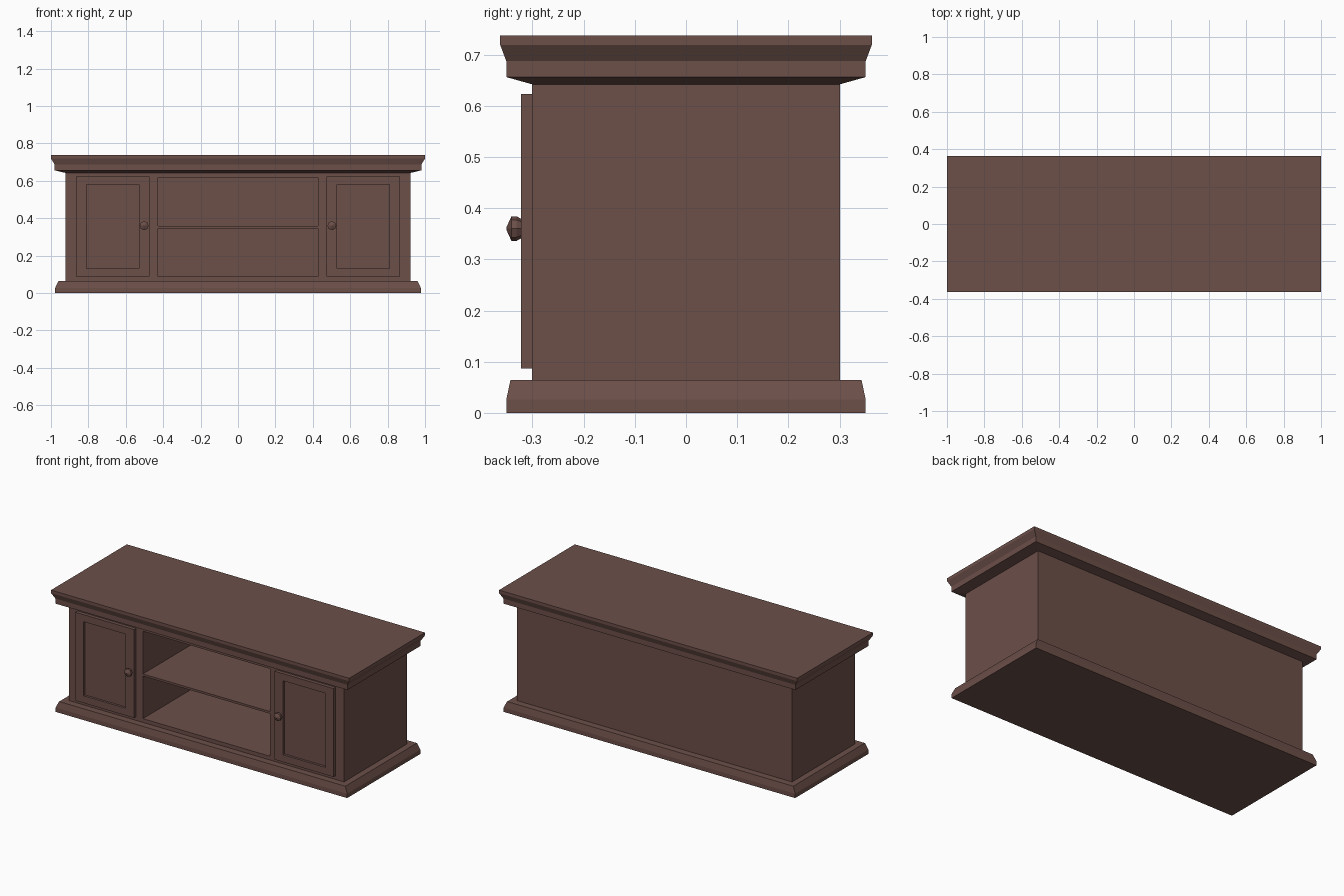
import bpy, bmesh, math

if "Cube" in bpy.data.objects:
    bpy.data.objects.remove(bpy.data.objects["Cube"])

wood = bpy.data.materials.new("dark_brown_wood")
wood.diffuse_color = (0.150, 0.078, 0.066, 1)
wood.use_nodes = True
wood.node_tree.nodes["Principled BSDF"].inputs["Base Color"].default_value = wood.diffuse_color


def loft(name, rings, mirror=False):
    """Skin a stack of point rings and cap both ends."""
    bm = bmesh.new()
    loops = [[bm.verts.new(p) for p in ring] for ring in rings]
    n = len(loops[0])
    for a, b in zip(loops, loops[1:]):
        for i in range(n):
            j = (i + 1) % n
            bm.faces.new((a[i], a[j], b[j], b[i]))
    bm.faces.new(loops[0][::-1])
    bm.faces.new(loops[-1])
    bmesh.ops.recalc_face_normals(bm, faces=bm.faces)
    mesh = bpy.data.meshes.new(name)
    bm.to_mesh(mesh)
    bm.free()
    mesh.materials.append(wood)
    ob = bpy.data.objects.new(name, mesh)
    bpy.context.collection.objects.link(ob)
    if mirror:
        ob.modifiers.new("mirror", 'MIRROR')
    return ob


def flat(hx, hy, z):
    """Horizontal rectangle centred on the z axis."""
    return [(-hx, -hy, z), (hx, -hy, z), (hx, hy, z), (-hx, hy, z)]


def upright(x0, x1, z0, z1, y):
    """Rectangle facing the front."""
    return [(x0, y, z0), (x1, y, z0), (x1, y, z1), (x0, y, z1)]


# Plinth and crown mouldings
loft("base_plinth", [flat(.978, .351, 0), flat(.978, .351, .026), flat(.96, .343, .064)])
loft("top_crown", [flat(.922, .301, .642), flat(.98, .351, .656), flat(.98, .351, .687),
                   flat(1.0, .363, .719), flat(1.0, .363, .737)])

# Carcass with two open compartments cut into the front
body = loft("cabinet_body", [flat(.922, .301, .06), flat(.922, .301, .645)])
for z0, z1 in ((.087, .345), (.358, .617)):
    cutter = loft("compartment_cutter", [upright(-.427, .427, z0, z1, -.4),
                                         upright(-.427, .427, z0, z1, .28)])
    cutter.hide_render = True
    mod = body.modifiers.new("compartment", 'BOOLEAN')
    mod.operation = 'DIFFERENCE'
    mod.solver = 'EXACT'
    mod.object = cutter
    bpy.context.view_layer.objects.active = body
    bpy.ops.object.modifier_apply(modifier=mod.name)
    bpy.data.objects.remove(cutter)

# Doors with a recessed panel
outer, inner = (-.865, -.472, .087, .623), (-.811, -.528, .131, .58)
loft("cabinet_doors", [upright(*outer, -.301), upright(*outer, -.322),
                       upright(*inner, -.322), upright(*inner, -.308)], mirror=True)


# Faceted door knobs
def octagon(r, y):
    return [(-.502 + r * math.cos(i * math.pi / 4), y, .36 + r * math.sin(i * math.pi / 4))
            for i in range(8)]


loft("door_knobs", [octagon(.018, -.32), octagon(.024, -.331), octagon(.024, -.341),
                    octagon(.002, -.351)], mirror=True)
